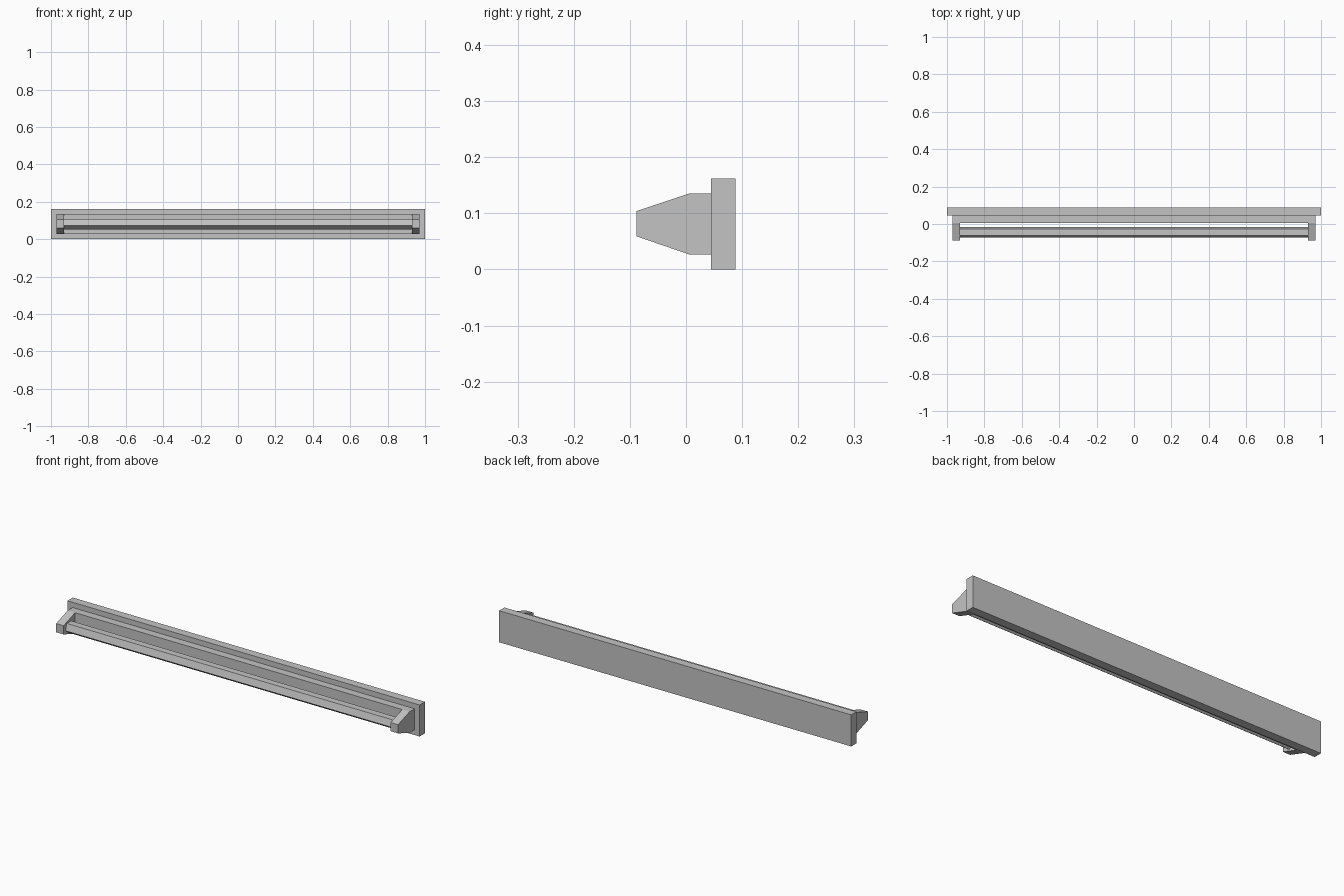
import bpy
import math

cube = bpy.data.objects.get("Cube")
if cube:
    bpy.data.objects.remove(cube, do_unlink=True)

# Single light grey finish
grey = bpy.data.materials.new("light_grey")
grey.use_nodes = True
colour = (0.55, 0.55, 0.55, 1)
grey.diffuse_color = colour
grey.node_tree.nodes["Principled BSDF"].inputs["Base Color"].default_value = colour


def extrude_x(name, profile, x0, x1):
    """Solid prism: a (y, z) profile, anticlockwise seen from +x, from x0 to x1."""
    n = len(profile)
    verts = [(x, y, z) for x in (x0, x1) for y, z in profile]
    faces = [tuple(reversed(range(n))), tuple(range(n, 2 * n))]
    faces += [(i, (i + 1) % n, n + (i + 1) % n, n + i) for i in range(n)]
    mesh = bpy.data.meshes.new(name)
    mesh.from_pydata(verts, [], faces)
    mesh.materials.append(grey)
    obj = bpy.data.objects.new(name, mesh)
    bpy.context.collection.objects.link(obj)
    return obj


def rect(y0, y1, z0, z1):
    return [(y0, z0), (y1, z0), (y1, z1), (y0, z1)]


END, INNER = 0.971, 0.929     # outer and inner faces of the brackets
LOW, HIGH = 0.027, 0.135      # height range of the raised panel and brackets
STEP, BACK = 0.005, 0.045     # front and back of the raised panel

# Back plate and the raised panel in front of it
extrude_x("back_plate", rect(BACK, 0.088, 0, 0.162), -1, 1)
extrude_x("raised_panel", rect(STEP, BACK, LOW, HIGH), -INNER, INNER)

# Tapered end brackets
bracket = [(-0.088, 0.059), (STEP, LOW), (BACK, LOW),
           (BACK, HIGH), (STEP, HIGH), (-0.088, 0.104)]
extrude_x("left_bracket", bracket, INNER, END)
extrude_x("right_bracket", bracket, -END, -INNER)

# Five-sided rail with a flat top
angles = [math.radians(54 + 72 * i) for i in range(5)]
rail = [(-0.044 + 0.03 * math.cos(a), 0.081 + 0.03 * math.sin(a)) for a in angles]
extrude_x("rail", rail, -INNER, INNER)
